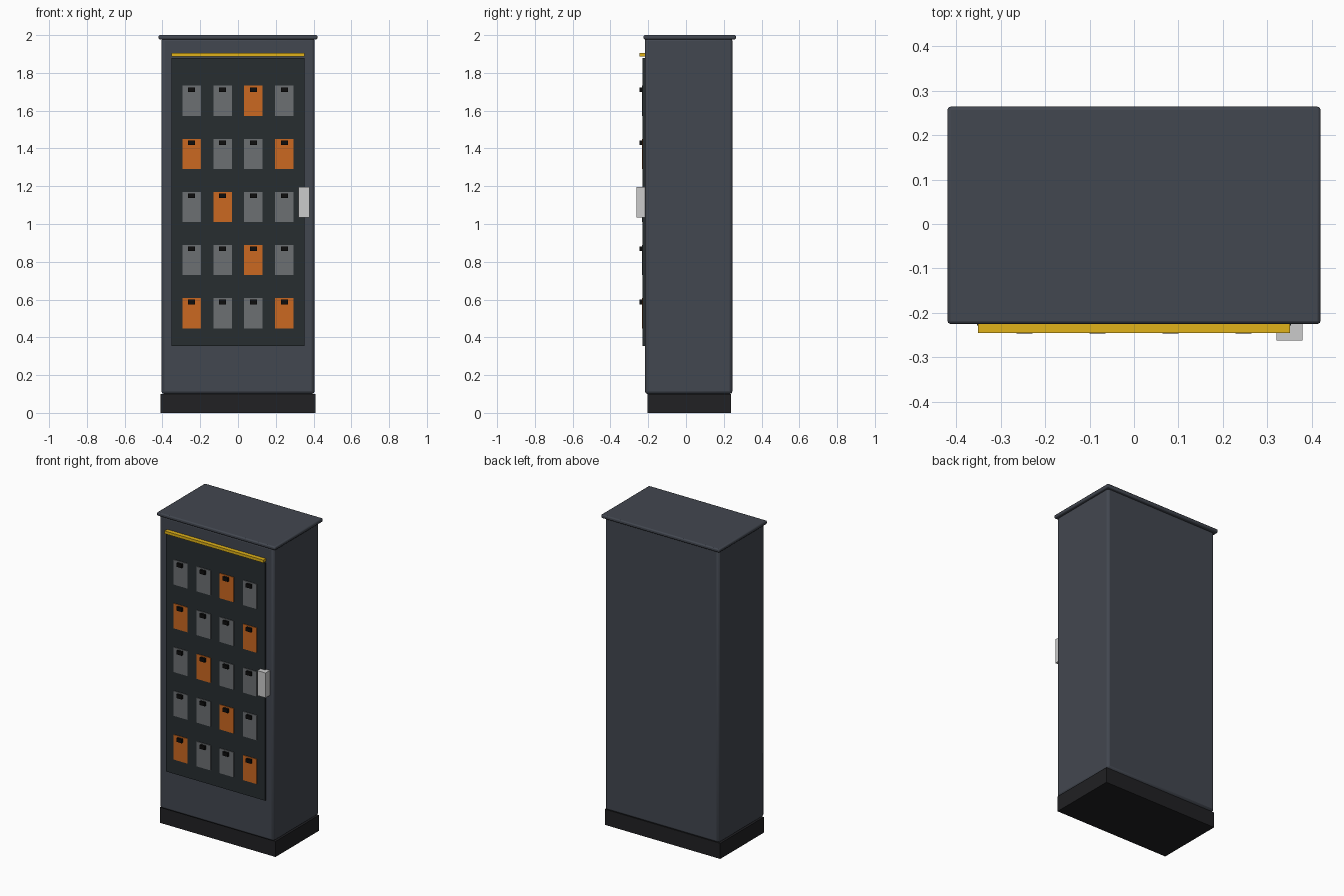
import bpy

if "Cube" in bpy.data.objects:
    bpy.data.objects.remove(bpy.data.objects["Cube"])


def material(name, rgb):
    m = bpy.data.materials.new(name)
    m.diffuse_color = (*rgb, 1)
    m.use_nodes = True
    m.node_tree.nodes["Principled BSDF"].inputs["Base Color"].default_value = m.diffuse_color
    return m


BODY = material("slate_paint", (0.055, 0.063, 0.08))
BASE = material("plinth_black", (0.015, 0.015, 0.017))
PANEL = material("dark_panel", (0.02, 0.027, 0.03))
YELLOW = material("yellow", (0.75, 0.45, 0.01))
STEEL = material("steel", (0.65, 0.65, 0.67))
GREY = material("card_grey", (0.15, 0.16, 0.17))
ORANGE = material("card_orange", (0.6, 0.14, 0.015))
BLACK = material("slot_black", (0.004, 0.004, 0.004))


def box(name, x, y, z, mat, bevel=0):
    """Box from (min, max) ranges, with an optional rounded edge."""
    bpy.ops.mesh.primitive_cube_add(
        size=1, location=[(a + b) / 2 for a, b in (x, y, z)])
    ob = bpy.context.object
    ob.name = name
    ob.scale = [b - a for a, b in (x, y, z)]
    bpy.ops.object.transform_apply(location=False, rotation=False, scale=True)
    ob.data.materials.append(mat)
    if bevel:
        mod = ob.modifiers.new("Bevel", 'BEVEL')
        mod.width = bevel
        mod.segments = 2
        bpy.ops.object.shade_smooth_by_angle()
    return ob


# Cabinet shell
box("plinth", (-0.41, 0.41), (-0.205, 0.238), (0, 0.10), BASE)
box("cabinet_body", (-0.405, 0.405), (-0.218, 0.246), (0.10, 1.985), BODY, 0.015)
box("roof_cap", (-0.42, 0.42), (-0.225, 0.264), (1.977, 2.0), BODY, 0.007)

# Door front
box("door_panel", (-0.353, 0.353), (-0.229, -0.21), (0.355, 1.88), PANEL)
box("yellow_strip", (-0.351, 0.351), (-0.245, -0.21), (1.888, 1.906), YELLOW)
box("door_handle", (0.321, 0.379), (-0.262, -0.215), (1.035, 1.195), STEEL)

# Grid of compartment cards, each with a dark slot ("o" = orange)
for r, row in enumerate(["ggog", "oggo", "gogg", "ggog", "oggo"]):
    for c, kind in enumerate(row):
        x, z = -0.246 + 0.164 * c, 1.652 - 0.281 * r
        box(f"card_{r}_{c}", (x - 0.049, x + 0.049), (-0.233, -0.22),
            (z - 0.08, z + 0.08), ORANGE if kind == "o" else GREY)
        box(f"card_slot_{r}_{c}", (x - 0.018, x + 0.018), (-0.247, -0.225),
            (z + 0.047, z + 0.071), BLACK)
